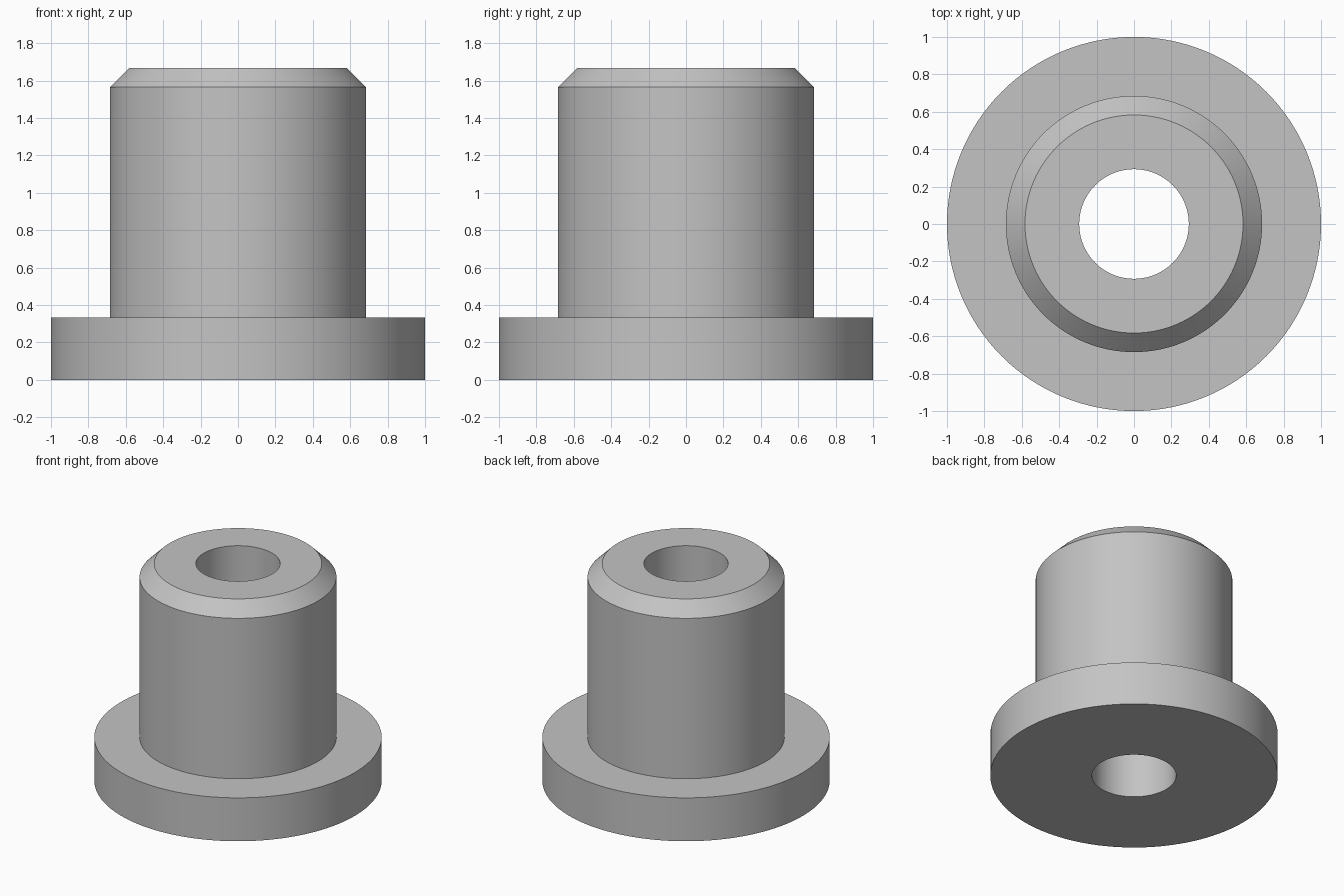
import bpy, bmesh, math

if "Cube" in bpy.data.objects:
    bpy.data.objects.remove(bpy.data.objects["Cube"])

SEGMENTS = 128

# Flat grey metal
grey = bpy.data.materials.new("grey_metal")
grey.diffuse_color = (0.55, 0.55, 0.55, 1)
grey.use_nodes = True
grey.node_tree.nodes["Principled BSDF"].inputs["Base Color"].default_value = grey.diffuse_color

# Closed cross-section (radius, height): bore, flange, shank, chamfer
profile = [(0.293, 0), (1, 0), (1, 0.333), (0.685, 0.333),
           (0.685, 1.565), (0.583, 1.667), (0.293, 1.667)]

# Revolve the section around z
bm = bmesh.new()
verts = [bm.verts.new((r, 0, z)) for r, z in profile]
edges = [bm.edges.new((verts[i], verts[(i + 1) % len(verts)]))
         for i in range(len(verts))]
bmesh.ops.spin(bm, geom=verts + edges, cent=(0, 0, 0), axis=(0, 0, 1),
               angle=math.tau, steps=SEGMENTS, use_merge=True)
bmesh.ops.remove_doubles(bm, verts=bm.verts, dist=0.0001)
bmesh.ops.recalc_face_normals(bm, faces=bm.faces)

mesh = bpy.data.meshes.new("flanged_bushing")
bm.to_mesh(mesh)
bm.free()
mesh.materials.append(grey)
bushing = bpy.data.objects.new("flanged_bushing", mesh)
bpy.context.collection.objects.link(bushing)

# Smooth round walls, sharp rims
bpy.context.view_layer.objects.active = bushing
bushing.select_set(True)
bpy.ops.object.shade_smooth_by_angle(angle=math.radians(30))
